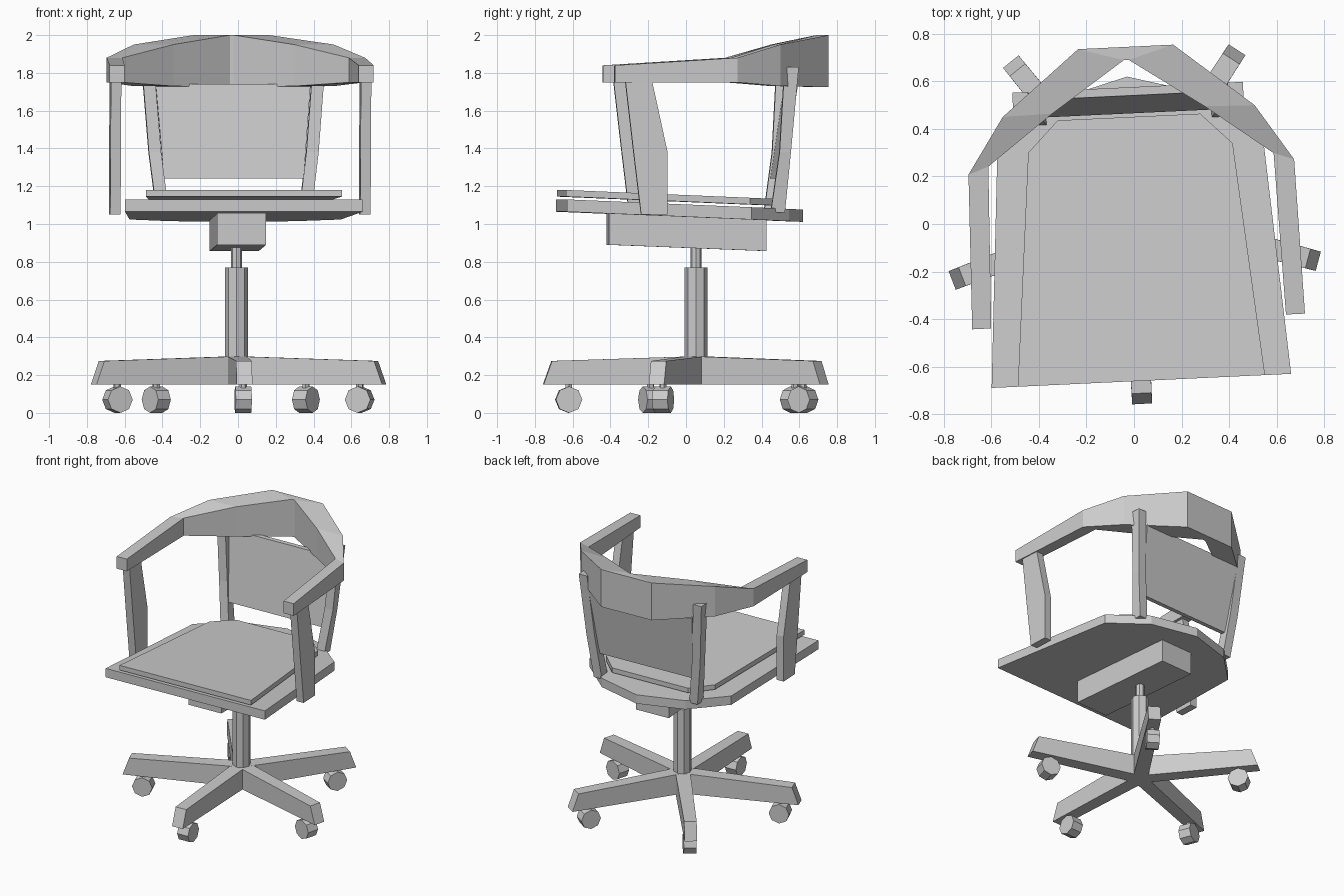
import bpy, bmesh
from math import radians, pi
from mathutils import Matrix, Vector

if "Cube" in bpy.data.objects:
    bpy.data.objects.remove(bpy.data.objects["Cube"])

YAW = Matrix.Rotation(radians(2.7), 4, 'Z')      # upper chair is swivelled slightly
HUB = Vector((-0.008, 0.053, 0))                 # swivel axis


def loft(name, rings, matrix=YAW):
    """Skin a list of equal-length vertex rings and cap both ends."""
    bm = bmesh.new()
    rows = [[bm.verts.new(p) for p in ring] for ring in rings]
    n = len(rows[0])
    for a, b in zip(rows, rows[1:]):
        for i in range(n):
            j = (i + 1) % n
            bm.faces.new((a[i], a[j], b[j], b[i]))
    bm.faces.new(rows[0])
    bm.faces.new(rows[-1])
    bmesh.ops.recalc_face_normals(bm, faces=bm.faces)
    bm.transform(matrix)
    mesh = bpy.data.meshes.new(name)
    bm.to_mesh(mesh)
    bm.free()
    obj = bpy.data.objects.new(name, mesh)
    bpy.context.collection.objects.link(obj)
    return obj


def rect(x0, x1, y0, y1, z):
    return [(x0, y0, z), (x1, y0, z), (x1, y1, z), (x0, y1, z)]


def cylinder(name, radius, depth, sides, matrix):
    bpy.ops.mesh.primitive_cylinder_add(vertices=sides, radius=radius, depth=depth)
    obj = bpy.context.object
    obj.name = name
    obj.data.transform(matrix)


def slab(name, half, z_bottom, z_top):
    """Tilted panel from the right half of its outline."""
    outline = half + [(-x, y) for x, y in reversed(half) if x > 0]
    tilt = -0.042
    loft(name, [[(x, y, z + tilt * (y + 0.66)) for x, y in outline]
                for z in (z_bottom, z_top)])


# Five-star base with casters
for i in range(5):
    spin = Matrix.Translation(HUB) @ Matrix.Rotation(radians(-87 + 72 * i), 4, 'Z')
    loft(f"base_leg_{i + 1}", [
        [(0, -.05, .15), (0, .05, .15), (0, .05, .30), (0, -.05, .30)],
        [(.81, -.042, .15), (.81, .042, .15), (.765, .042, .275), (.765, -.042, .275)],
    ], spin)
    cylinder(f"caster_wheel_{i + 1}", .07, .085, 8,
             spin @ Matrix.Translation((.675, 0, .07)) @ Matrix.Rotation(pi / 2, 4, 'X'))
    cylinder(f"caster_stem_{i + 1}", .02, .08, 6, spin @ Matrix.Translation((.675, 0, .13)))

# Gas lift column
cylinder("column", .06, .62, 8, Matrix.Translation(HUB + Vector((0, 0, .46))))
cylinder("piston", .03, .22, 8, Matrix.Translation(HUB + Vector((0, 0, .86))))

# Mechanism box under the seat
loft("seat_mechanism", [
    [(-.13, -.415, .89), (.13, -.415, .89), (.13, -.415, 1.06), (-.13, -.415, 1.06)],
    [(-.13, .42, .857), (.13, .42, .857), (.13, .42, 1.025), (-.13, .42, 1.025)],
])

# Seat frame and cushion
slab("seat_frame", [(.63, -.66), (.56, .32), (.33, .53), (0, .62)], 1.065, 1.13)
slab("seat_cushion", [(.52, -.66), (.43, .32), (.30, .45)], 1.145, 1.18)

# Arm posts and back posts
for side, s in (("left", -1), ("right", 1)):
    loft(f"{side}_arm_post", [
        rect(s * .635, s * .69, -.27, -.13, 1.05),
        rect(s * .635, s * .69, -.31, -.13, 1.38),
        rect(s * .635, s * .69, -.355, -.215, 1.77),
    ])
    loft(f"{side}_back_post", [
        rect(s * .345, s * .41, .43, .505, 1.06),
        rect(s * .385, s * .45, .475, .535, 1.38),
        rect(s * .42, s * .485, .50, .575, 1.83),
    ])

# Backrest panel
loft("backrest", [rect(-.37, .37, .465, .495, 1.24), rect(-.41, .41, .54, .575, 1.74)])

# Curved top rail with armrests: outer xy, inner xy, bottom z, top z
stations = [
    ((.70, -.41), (.62, -.41), 1.75, 1.84),
    ((.685, .24), (.60, .27), 1.75, 1.88),
    ((.53, .475), (.32, .48), 1.73, 1.95),
    ((.20, .745), (.01, .69), 1.725, 2.0),
]


def section(s, station):
    (ox, oy), (ix, iy), low, high = station
    return [(s * ox, oy, low), (s * ox, oy, high), (s * ix, iy, high), (s * ix, iy, low)]


loft("top_rail", [section(-1, st) for st in stations]
     + [section(1, st) for st in reversed(stations)])
